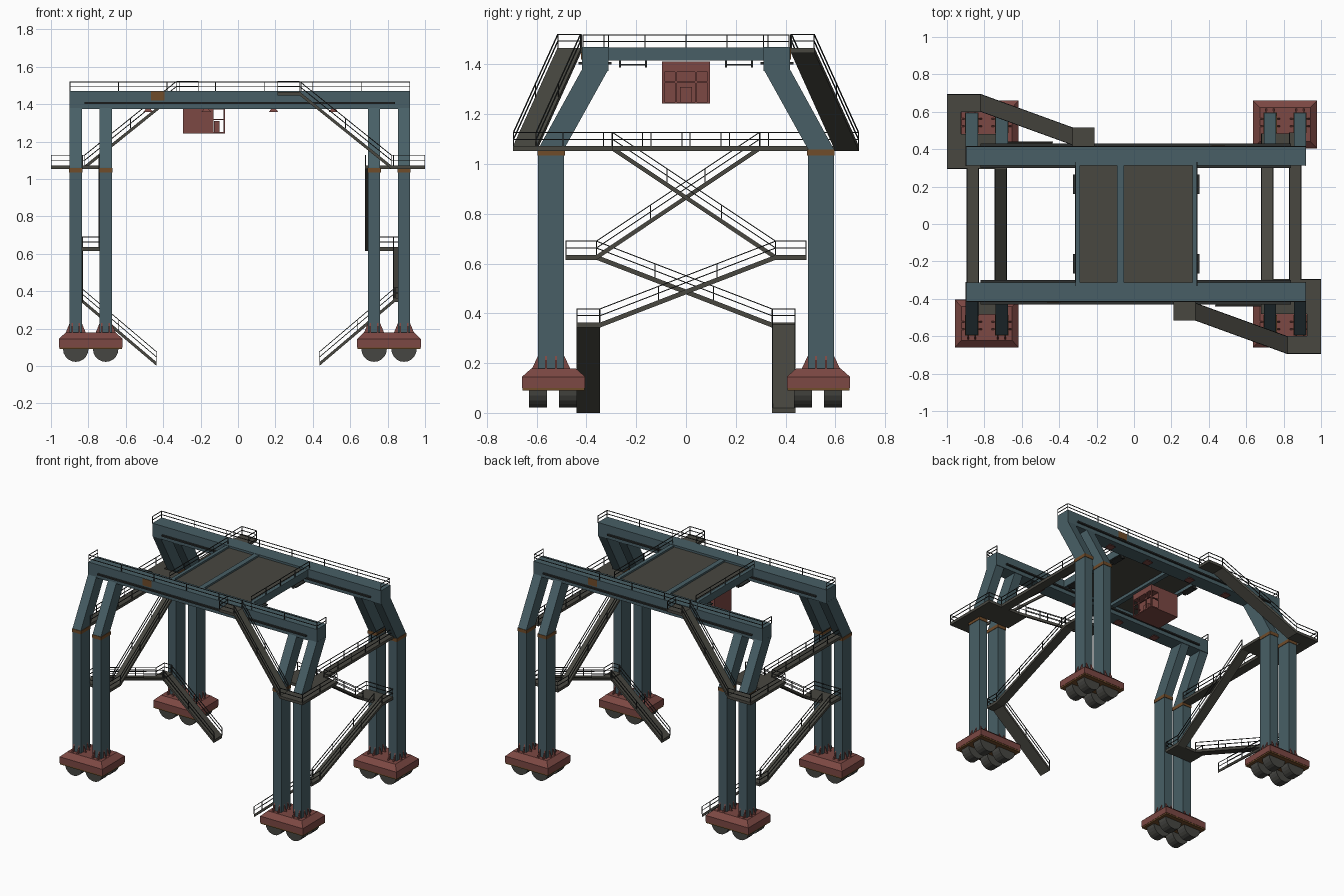
import bpy, bmesh, math
from mathutils import Vector as V

if "Cube" in bpy.data.objects:
    bpy.data.objects.remove(bpy.data.objects["Cube"])


def mat(name, r, g, b):
    lin = lambda c: ((c / 255 + 0.055) / 1.055) ** 2.4
    m = bpy.data.materials.new(name)
    m.diffuse_color = (lin(r), lin(g), lin(b), 1)
    m.use_nodes = True
    m.node_tree.nodes["Principled BSDF"].inputs["Base Color"].default_value = m.diffuse_color
    return m


BLUE = mat("blue_steel", 72, 95, 102)
RED = mat("red_paint", 124, 72, 67)
GREY = mat("deck_grey", 72, 71, 64)
RUBBER = mat("tyre_grey", 70, 70, 66)
DARK = mat("rail_dark", 45, 48, 47)
BROWN = mat("brown_band", 112, 76, 42)
CX = 0.01  # centre of the steel frame along x


def finish(bm, name, material):
    bmesh.ops.recalc_face_normals(bm, faces=bm.faces)
    me = bpy.data.meshes.new(name)
    bm.to_mesh(me)
    bm.free()
    me.materials.append(material)
    ob = bpy.data.objects.new(name, me)
    bpy.context.collection.objects.link(ob)
    return ob


def hexa(bm, low, high):
    """Solid between two matching loops of points."""
    a = [bm.verts.new(p) for p in low]
    b = [bm.verts.new(p) for p in high]
    n = len(a)
    bm.faces.new(a[::-1])
    bm.faces.new(b)
    for i in range(n):
        bm.faces.new((a[i], a[(i + 1) % n], b[(i + 1) % n], b[i]))


def rect(x0, x1, y0, y1, z):
    return [(x0, y0, z), (x1, y0, z), (x1, y1, z), (x0, y1, z)]


def box(bm, x0, x1, y0, y1, z0, z1):
    hexa(bm, rect(x0, x1, y0, y1, z0), rect(x0, x1, y0, y1, z1))


def ramp(bm, p, q, side, t=0.02):
    """Sloped or level slab, top edge lines p..p+side and q..q+side."""
    p, q, side, d = V(p), V(q), V(side), V((0, 0, t))
    top = [p, q, q + side, p + side]
    hexa(bm, [v - d for v in top], top)


def bar(bm, p, q, w=0.004):
    """Thin square bar between two points."""
    p, q = V(p), V(q)
    d = (q - p).normalized()
    s = d.cross(V((0, 0, 1)) if abs(d.z) < 0.9 else V((1, 0, 0))).normalized() * w / 2
    u = d.cross(s)
    ring = [s + u, s - u, -s - u, -s + u]
    hexa(bm, [p + r for r in ring], [q + r for r in ring])


def railing(bm, pts, h=0.055, step=0.17):
    for p, q in zip(pts, pts[1:]):
        p, q = V(p), V(q)
        for k in (h, h * 0.5):
            bar(bm, p + V((0, 0, k)), q + V((0, 0, k)))
        n = max(1, round((q - p).length / step))
        for i in range(n + 1):
            o = p.lerp(q, i / n)
            bar(bm, o, o + V((0, 0, h)))


# Legs, knee bands, bogies and wheels at the four corners
profile = [(0.594, 0.17), (0.594, 1.06), (0.418, 1.38), (0.312, 1.38), (0.49, 1.06), (0.49, 0.17)]
legs, bands, bogies, skirts, wheels = (bmesh.new() for _ in range(5))
for sx in (-1, 1):
    for sy in (-1, 1):
        bx, by = CX + sx * 0.7975, sy * 0.532
        for lx in (bx - 0.08, bx + 0.08):
            hexa(legs, [(lx - 0.033, sy * y, z) for y, z in profile],
                 [(lx + 0.033, sy * y, z) for y, z in profile])
            y0, y1 = sorted((sy * 0.487, sy * 0.597))
            box(bands, lx - 0.036, lx + 0.036, y0, y1, 1.035, 1.058)
            # triangular gussets round the foot of the leg
            yc = sy * 0.542
            for s in (-1, 1):
                for g in (-0.02, 0.02):
                    tri = [(yc + s * 0.05, 0.175), (yc + s * 0.078, 0.175), (yc + s * 0.05, 0.235)]
                    hexa(bogies, [(lx + g - 0.004, y, z) for y, z in tri],
                         [(lx + g + 0.004, y, z) for y, z in tri])
                    tri = [(lx + s * 0.03, 0.175), (lx + s * 0.055, 0.175), (lx + s * 0.03, 0.235)]
                    hexa(bogies, [(x, yc + g - 0.004, z) for x, z in tri],
                         [(x, yc + g + 0.004, z) for x, z in tri])
            # two wheels side by side on each axle
            for wy in (by - 0.062, by + 0.058):
                ring = [(lx + 0.068 * math.cos(a * math.pi / 10), 0.09 + 0.068 * math.sin(a * math.pi / 10))
                        for a in range(20)]
                hexa(wheels, [(x, wy - 0.036, z) for x, z in ring],
                     [(x, wy + 0.036, z) for x, z in ring])
        box(bogies, bx - 0.17, bx + 0.17, by - 0.127, by + 0.127, 0.1, 0.145)
        hexa(bogies, rect(bx - 0.17, bx + 0.17, by - 0.127, by + 0.127, 0.145),
             rect(bx - 0.135, bx + 0.135, by - 0.09, by + 0.09, 0.178))
        box(skirts, bx - 0.168, bx + 0.168, by - 0.125, by + 0.125, 0.09, 0.1)
finish(legs, "legs", BLUE)
finish(bands, "knee_bands", BROWN)
finish(bogies, "bogies", RED)
finish(skirts, "bogie_skirts", BROWN)
finish(wheels, "wheels", RUBBER).data.shade_flat()

# Main girders with side ledges, marker plates and floodlights
girder, ledge, plate, lamps = (bmesh.new() for _ in range(4))
for s in (-1, 1):
    y0, y1 = sorted((s * 0.312, s * 0.418))
    box(girder, CX - 0.91, CX + 0.91, y0, y1, 1.373, 1.47)
    for y in (s * 0.306, s * 0.424):
        box(ledge, CX - 0.83, CX + 0.83, y - 0.007, y + 0.007, 1.4, 1.41)
    px = CX + s * 0.44
    y0, y1 = sorted((s * 0.41, s * 0.421))
    box(plate, px - 0.036, px + 0.036, y0, y1, 1.42, 1.468)
    for x in (-0.48, -0.17, 0.19, 0.51):
        y = s * 0.365
        hexa(lamps, rect(x - 0.026, x + 0.026, y - 0.026, y + 0.026, 1.357),
             rect(x - 0.012, x + 0.012, y - 0.012, y + 0.012, 1.375))
finish(girder, "main_girders", BLUE)
finish(ledge, "girder_ledges", DARK)
finish(plate, "marker_plates", BROWN)
finish(lamps, "floodlights", RED)

# Trolley cross beams, deck and lower brackets
cross, deck, brackets = (bmesh.new() for _ in range(3))
for x0, x1 in ((-0.315, -0.29), (-0.09, -0.053), (0.312, 0.34)):
    box(cross, x0, x1, -0.315, 0.315, 1.415, 1.468)
box(deck, -0.29, 0.312, -0.312, 0.312, 1.437, 1.455)
for s in (-1, 1):
    y0, y1 = sorted((s * 0.16, s * 0.265))
    for x in (-0.3, 0.325):
        box(brackets, x - 0.025, x + 0.025, y0, y1, 1.395, 1.402)
        for y in (y0, y1):
            box(brackets, x - 0.01, x + 0.01, y - 0.004, y + 0.004, 1.387, 1.42)
finish(cross, "trolley_beams", BLUE)
finish(deck, "trolley_deck", GREY)
finish(brackets, "trolley_brackets", DARK)

# Operator cabin: solid rear, open window frame at the front
cab = bmesh.new()
box(cab, -0.295, -0.13, -0.096, 0.096, 1.243, 1.412)
box(cab, -0.13, -0.07, -0.096, 0.096, 1.243, 1.25)
box(cab, -0.13, -0.07, -0.096, 0.096, 1.37, 1.412)
for y in (-0.091, 0.091):
    box(cab, -0.078, -0.07, y - 0.005, y + 0.005, 1.25, 1.37)
    box(cab, -0.13, -0.07, y - 0.004, y + 0.004, 1.314, 1.32)
for y in (-0.04, 0.04):
    box(cab, -0.077, -0.07, y - 0.004, y + 0.004, 1.25, 1.37)
box(cab, -0.077, -0.07, -0.09, 0.09, 1.325, 1.333)
box(cab, -0.127, -0.1, -0.025, 0.025, 1.25, 1.31)
finish(cab, "operator_cabin", RED)

# Stairs and platforms, built once and turned half round for the other side
stairs, rails = bmesh.new(), bmesh.new()


def level(x0, x1, y0, y1, z):
    box(stairs, x0, x1, y0, y1, z - 0.02, z)


def flight(p, q, side):
    ramp(stairs, p, q, side)
    for k in (0.02, 0.98):
        railing(rails, [V(p) + V(side) * k, V(q) + V(side) * k], step=0.3)


flight((0.435, -0.44, 0.02), (0.84, -0.44, 0.363), (0, 0.095, 0))       # ground flight
level(0.83, 0.895, -0.44, -0.345, 0.363)
flight((0.83, -0.345, 0.363), (0.83, 0.36, 0.635), (0.065, 0, 0))       # lower flight
level(0.68, 0.895, 0.36, 0.485, 0.635)
flight((0.68, 0.36, 0.635), (0.68, -0.295, 1.072), (0.065, 0, 0))       # upper flight
level(0.68, 1.0, -0.48, -0.295, 1.072)
level(0.925, 1.0, -0.6, -0.48, 1.072)
level(0.82, 1.0, -0.695, -0.6, 1.072)
level(0.83, 0.895, -0.295, 0.49, 1.072)                                 # side walkway
flight((0.82, -0.695, 1.072), (0.33, -0.517, 1.466), (0, 0.095, 0))     # flight to girder
level(0.21, 0.33, -0.517, -0.418, 1.466)
for path in ([(0.832, -0.438, 0.363), (0.893, -0.438, 0.363), (0.893, -0.345, 0.363)],
             [(0.893, 0.36, 0.635), (0.893, 0.483, 0.635), (0.682, 0.483, 0.635), (0.682, 0.36, 0.635)],
             [(0.82, -0.693, 1.072), (0.998, -0.693, 1.072), (0.998, -0.297, 1.072),
              (0.893, -0.297, 1.072), (0.893, 0.488, 1.072)],
             [(0.832, -0.297, 1.072), (0.832, 0.488, 1.072)],
             [(0.33, -0.515, 1.466), (0.212, -0.515, 1.466), (0.212, -0.42, 1.466)]):
    railing(rails, path)
for bm in (stairs, rails):
    dup = bmesh.ops.duplicate(bm, geom=bm.verts[:] + bm.edges[:] + bm.faces[:])
    for v in dup["geom"]:
        if isinstance(v, bmesh.types.BMVert):
            v.co.x, v.co.y = -v.co.x, -v.co.y
finish(stairs, "stairs_and_platforms", GREY)
finish(rails, "stair_railings", DARK)

# Railings along the girders and across the trolley
top = bmesh.new()
for s in (-1, 1):
    railing(top, [(CX - 0.908, s * 0.312, 1.468), (CX - 0.908, s * 0.414, 1.468),
                  (CX + 0.908, s * 0.414, 1.468), (CX + 0.908, s * 0.312, 1.468)], h=0.05, step=0.27)
for x in (-0.312, 0.337):
    railing(top, [(x, -0.33, 1.468), (x, 0.33, 1.468)], h=0.05)
finish(top, "girder_railings", DARK)
